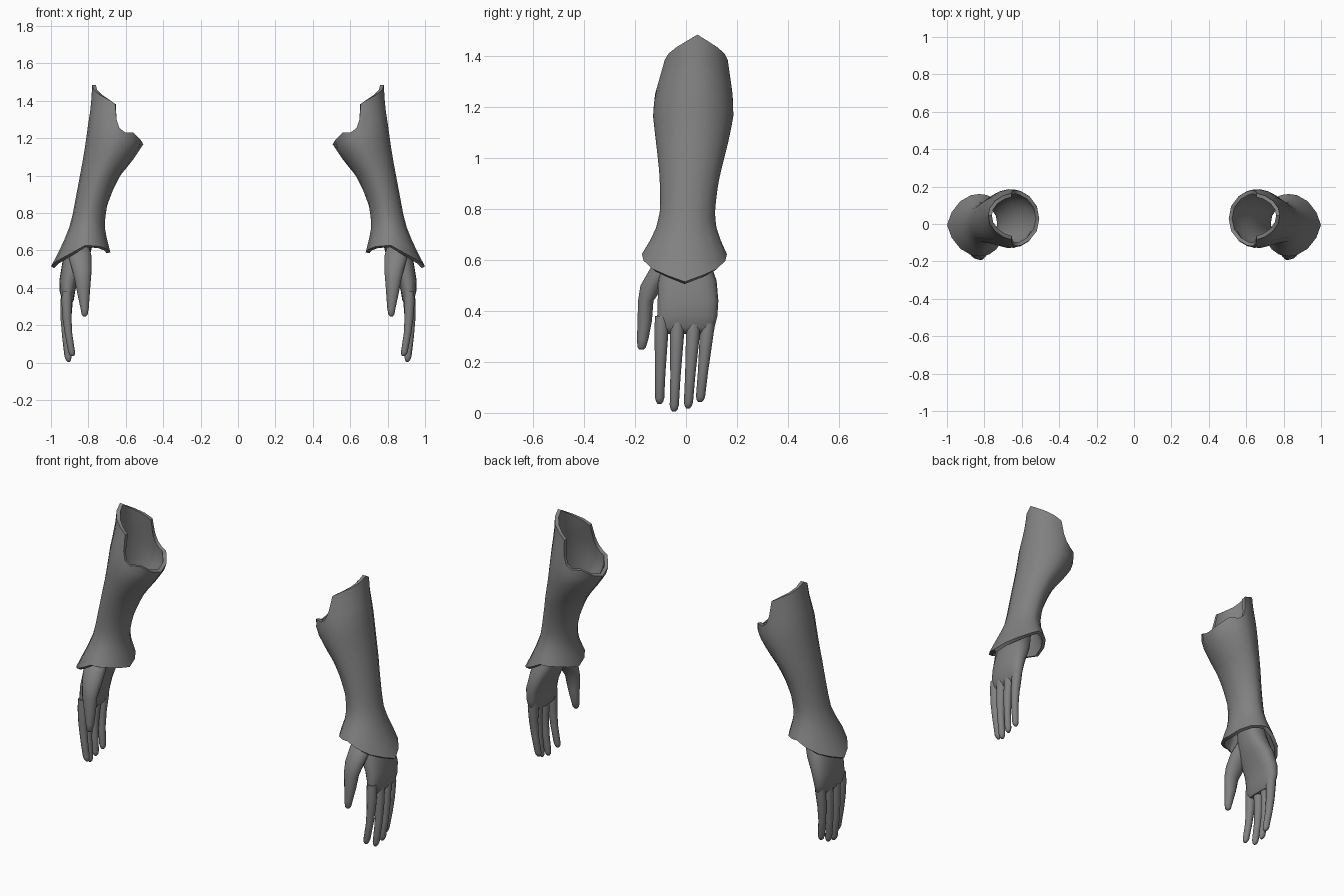
import bpy, bmesh, math

if "Cube" in bpy.data.objects:
    bpy.data.objects.remove(bpy.data.objects["Cube"])

steel = bpy.data.materials.new("grey")
steel.diffuse_color = (0.22, 0.22, 0.22, 1)
steel.use_nodes = True
steel.node_tree.nodes["Principled BSDF"].inputs["Base Color"].default_value = steel.diffuse_color


def lerp_table(table, t):
    """Linear interpolation in rows whose first entry is the key."""
    if t <= table[0][0]:
        return table[0][1:]
    for a, b in zip(table, table[1:]):
        if t <= b[0]:
            f = (t - a[0]) / (b[0] - a[0])
            return [p + (q - p) * f for p, q in zip(a[1:], b[1:])]
    return table[-1][1:]


def skin(name, rings, caps, angle, thickness=0):
    """Skin rings of points, mirror to the other arm and shade smooth."""
    bm = bmesh.new()
    rows = [[bm.verts.new(p) for p in ring] for ring in rings]
    n = len(rows[0])
    for lo, hi in zip(rows, rows[1:]):
        for j in range(n):
            k = (j + 1) % n
            bm.faces.new((lo[j], lo[k], hi[k], hi[j]))
    if caps:
        bm.faces.new(rows[0][::-1])
        bm.faces.new(rows[-1])
    me = bpy.data.meshes.new(name)
    bm.to_mesh(me)
    bm.free()
    me.materials.append(steel)
    ob = bpy.data.objects.new(name, me)
    bpy.context.collection.objects.link(ob)
    bpy.ops.object.select_all(action='DESELECT')
    ob.select_set(True)
    bpy.context.view_layer.objects.active = ob
    if thickness:
        m = ob.modifiers.new("wall", 'SOLIDIFY')
        m.thickness, m.offset = thickness, -1
    ob.modifiers.new("other_arm", 'MIRROR').use_mirror_merge = False
    for m in list(ob.modifiers):
        bpy.ops.object.modifier_apply(modifier=m.name)
    bpy.ops.object.shade_smooth_by_angle(angle=math.radians(angle))
    return ob


def limb(name, sections, n=14, power=1.0):
    """Loft of horizontal ovals given as (z, centre x, rx, centre y, ry)."""
    rings = []
    for z, cx, rx, cy, ry in sections:
        ring = []
        for j in range(n):
            a = 2 * math.pi * j / n
            c, s = math.cos(a), math.sin(a)
            ring.append((cx + rx * math.copysign(abs(c) ** power, c),
                         cy + ry * math.copysign(abs(s) ** power, s), z))
        rings.append(ring)
    return skin(name, rings, True, 60)


# Sleeve: cross-section by height (z, outer x, inner x, front y, back y)
sleeve = [(0.50, 1.008, 0.66, -0.19, 0.18), (0.56, 0.975, 0.675, -0.185, 0.175),
          (0.62, 0.945, 0.69, -0.175, 0.162), (0.70, 0.91, 0.71, -0.127, 0.126),
          (0.76, 0.89, 0.712, -0.105, 0.112), (0.84, 0.875, 0.70, -0.10, 0.118),
          (0.92, 0.86, 0.67, -0.103, 0.13), (1.0, 0.845, 0.63, -0.11, 0.15),
          (1.08, 0.83, 0.565, -0.12, 0.17), (1.17, 0.815, 0.505, -0.13, 0.187),
          (1.25, 0.805, 0.505, -0.122, 0.183), (1.38, 0.785, 0.51, -0.085, 0.165),
          (1.485, 0.78, 0.52, -0.06, 0.15)]
# Rim heights by angle away from the outer side (elbow plate, notch, low lip)
top_rim = [(0, 1.485), (22, 1.46), (45, 1.435), (68, 1.41), (86, 1.385), (91, 1.30),
           (98, 1.255), (110, 1.232), (130, 1.23), (155, 1.19), (180, 1.168)]
low_rim = [(0, 0.515), (45, 0.565), (90, 0.628), (135, 0.62), (180, 0.59)]
half = [a for a, _ in top_rim]
angles = half + [360 - a for a in half[-2:0:-1]]
ROWS = 14
rings = []
for i in range(ROWS + 1):
    ring = []
    for a in angles:
        fold = min(a, 360 - a)
        z0, z1 = lerp_table(low_rim, fold)[0], lerp_table(top_rim, fold)[0]
        z = z0 + (z1 - z0) * i / ROWS
        xo, xi, yf, yb = lerp_table(sleeve, z)
        r = math.radians(a)
        ring.append(((xo + xi) / 2 + (xo - xi) / 2 * math.cos(r),
                     (yf + yb) / 2 + (yb - yf) / 2 * math.sin(r), z))
    rings.append(ring)
skin("gauntlet_sleeves", rings, False, 40, 0.02)

# Palm and wrist
limb("palms", [(0.31, 0.908, 0.018, 0.0, 0.09), (0.335, 0.91, 0.032, 0.0, 0.112),
               (0.38, 0.912, 0.041, 0.005, 0.118), (0.44, 0.905, 0.05, 0.008, 0.119),
               (0.52, 0.88, 0.062, 0.005, 0.115), (0.58, 0.86, 0.07, 0.0, 0.098),
               (0.64, 0.845, 0.07, 0.0, 0.08), (0.72, 0.825, 0.065, 0.0, 0.07)], 20, 0.8)

# Thumb with its broad base
limb("thumbs", [(0.248, 0.82, 0.008, -0.175, 0.008), (0.258, 0.82, 0.016, -0.174, 0.017),
                (0.29, 0.82, 0.022, -0.17, 0.023), (0.36, 0.825, 0.032, -0.162, 0.029),
                (0.44, 0.83, 0.043, -0.158, 0.031), (0.50, 0.835, 0.053, -0.132, 0.048),
                (0.57, 0.845, 0.062, -0.09, 0.05), (0.64, 0.85, 0.05, -0.04, 0.04)])

# Fingers: name, base x, base y, tip x, tip y, tip z
for name, bx, by, tx, ty, tz in (("index_fingers", 0.915, -0.095, 0.885, -0.104, 0.035),
                                 ("middle_fingers", 0.918, -0.032, 0.905, -0.047, 0.005),
                                 ("ring_fingers", 0.915, 0.032, 0.908, 0.008, 0.018),
                                 ("little_fingers", 0.908, 0.088, 0.895, 0.055, 0.042)):
    rows = []
    for f, r in ((0, 0.007), (0.025, 0.014), (0.07, 0.018), (0.35, 0.020),
                 (0.6, 0.024), (0.85, 0.028), (1, 0.026)):
        bend = 0.012 * math.sin(math.pi * f)
        rows.append((tz + (0.38 - tz) * f, tx + (bx - tx) * f + bend, r,
                     ty + (by - ty) * f, r))
    limb(name, rows, 12)
